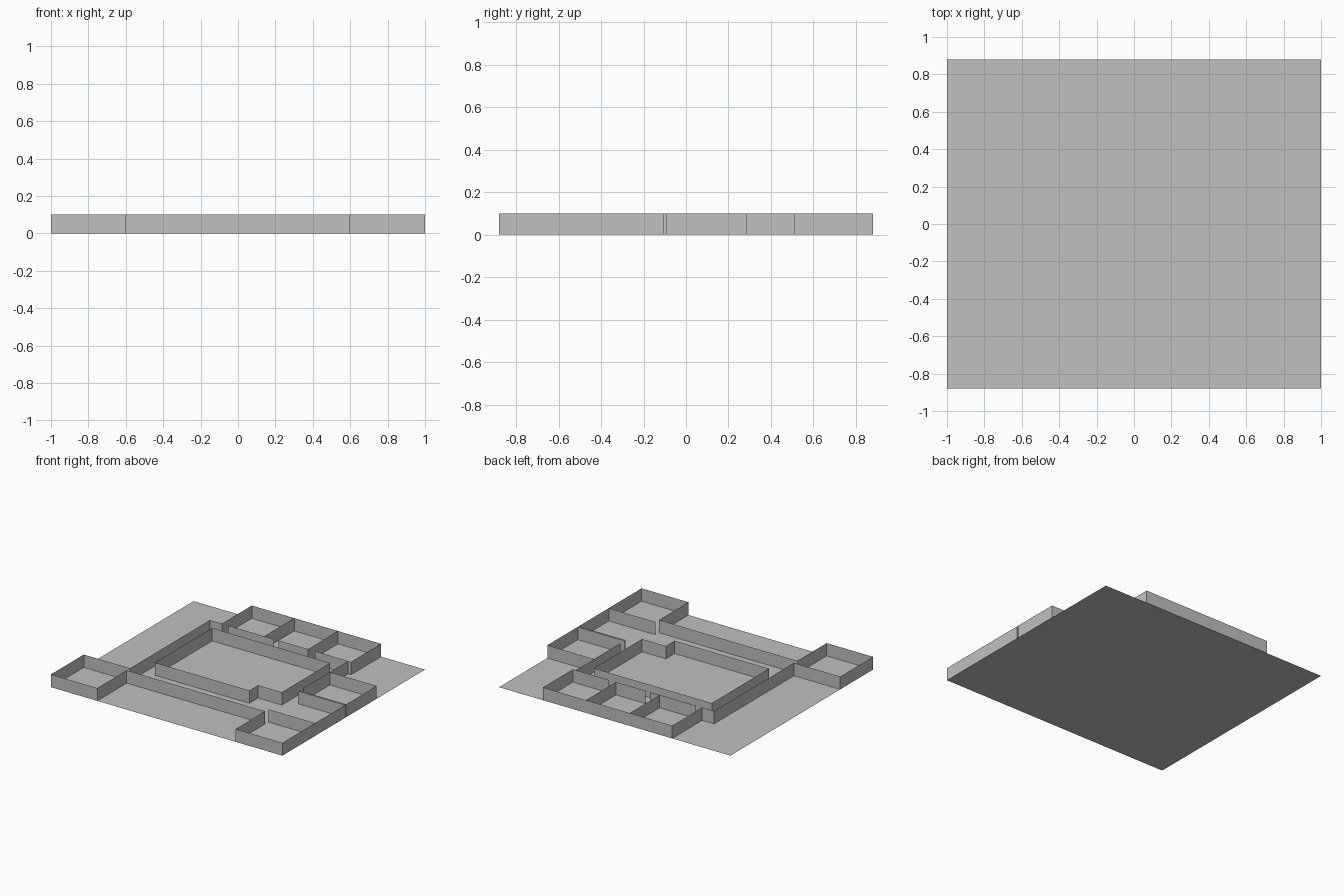
import bpy
import bmesh

if "Cube" in bpy.data.objects:
    bpy.data.objects.remove(bpy.data.objects["Cube"], do_unlink=True)

HEIGHT = 0.10
HX, HY = 1.0, 0.88            # half size of the floor
W, E = -0.60, 0.595           # corridor wall lines
BACK = 0.51                   # front line of the back rooms
SIDE = -0.475                 # back line of the front corner rooms

grey = bpy.data.materials.new("plain grey")
grey.diffuse_color = (0.53, 0.53, 0.53, 1)
grey.use_nodes = True
grey.node_tree.nodes["Principled BSDF"].inputs["Base Color"].default_value = (0.53, 0.53, 0.53, 1)


def finish(name, bm):
    mesh = bpy.data.meshes.new(name)
    bm.to_mesh(mesh)
    bm.free()
    mesh.materials.append(grey)
    bpy.context.collection.objects.link(bpy.data.objects.new(name, mesh))


def walls(name, *paths):
    """Raise each plan path into a thin sheet wall."""
    bm = bmesh.new()
    for path in paths:
        verts = [bm.verts.new((x, y, 0)) for x, y in path]
        edges = [bm.edges.new(pair) for pair in zip(verts, verts[1:])]
        raised = bmesh.ops.extrude_edge_only(bm, edges=edges)["geom"]
        top = [v for v in raised if isinstance(v, bmesh.types.BMVert)]
        bmesh.ops.translate(bm, verts=top, vec=(0, 0, HEIGHT))
    finish(name, bm)


# Floor sheet
bm = bmesh.new()
bm.faces.new([bm.verts.new((x, y, 0)) for x, y in
              ((-HX, -HY), (HX, -HY), (HX, HY), (-HX, HY))])
finish("floor", bm)

# Central hall with one notched corner
walls("central_hall", [(-0.51, 0.41), (-0.51, -0.295), (0.305, -0.295), (0.305, -0.187),
                       (0.51, -0.187), (0.51, 0.41), (-0.51, 0.41)])

# Row of three back rooms, with door gaps along the corridor
walls("back_rooms_outer", [(-0.497, BACK), (-0.497, HY), (0.62, HY), (0.62, BACK), (0.31, BACK)])
walls("back_rooms_dividers",
      [(-0.13, HY), (-0.13, BACK)],
      [(0.248, HY), (0.248, BACK), (-0.005, BACK)],
      [(-0.443, BACK), (-0.048, BACK)])

# Corridor wall and room at the front on the -x side
walls("west_corridor_wall", [(-0.497, BACK), (W, BACK), (W, SIDE), (-HX, SIDE),
                             (-HX, -HY), (W, -HY)])

# Front corridor wall, returning to the front edge at both ends
walls("front_corridor_wall", [(W, -HY), (W, -0.517), (E, -0.517), (E, -HY)])

# Rooms on the +x side, two sheets back to back between them
walls("east_front_rooms", [(E, -HY), (HX, -HY), (HX, -0.104), (E, -0.104)],
      [(E, SIDE), (HX, SIDE)])
walls("east_back_room", [(E, -0.092), (HX, -0.092), (HX, 0.284), (E, 0.284)])
walls("east_corridor_wall", [(E, BACK), (E, -0.04)])
